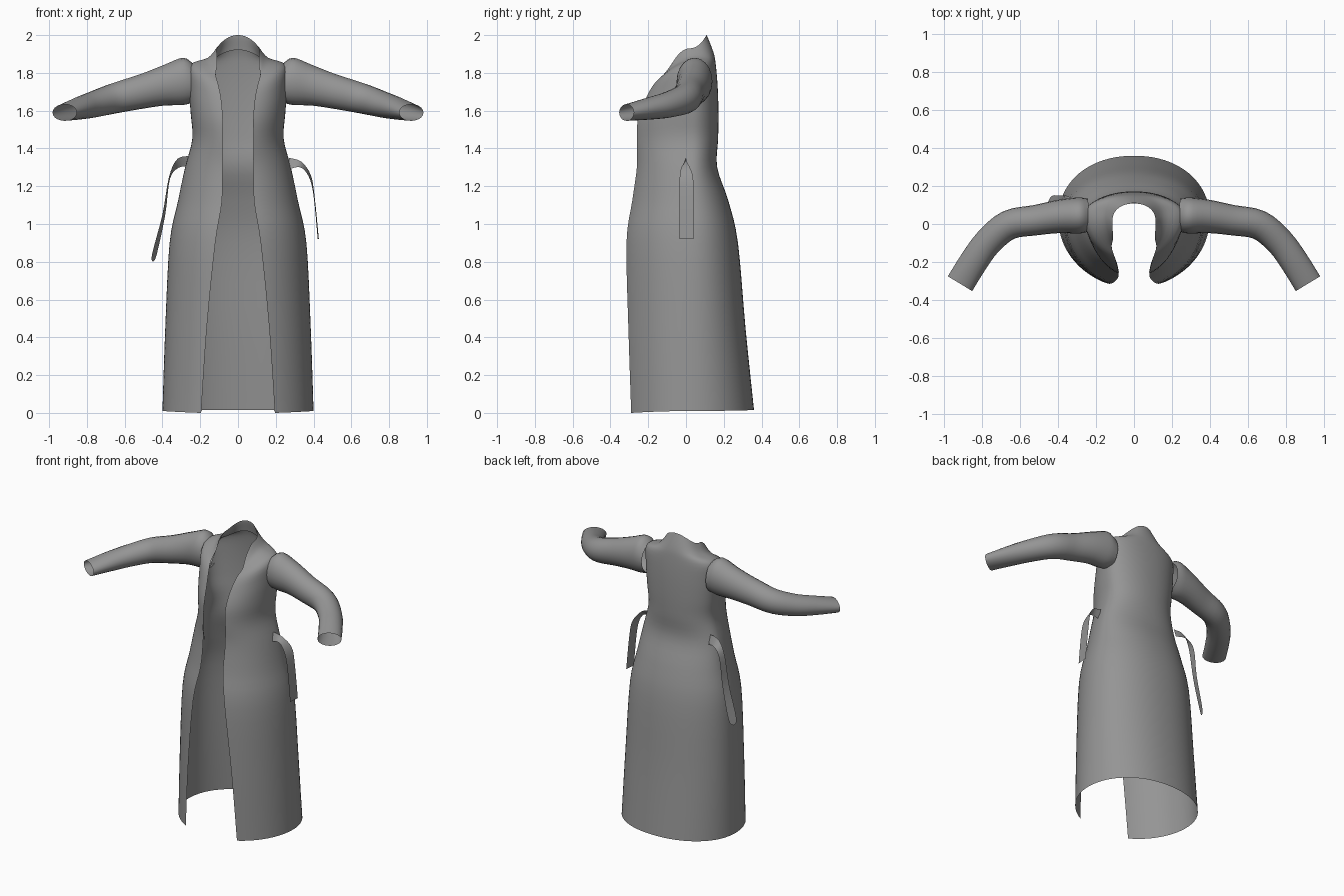
import bpy, bmesh, math
from mathutils import Vector

cube = bpy.data.objects.get("Cube")
if cube:
    bpy.data.objects.remove(cube, do_unlink=True)

cloth = bpy.data.materials.new("grey cloth")
cloth.use_nodes = True
GREY = (0.3, 0.3, 0.3, 1)
cloth.diffuse_color = GREY
cloth.node_tree.nodes["Principled BSDF"].inputs["Base Color"].default_value = GREY


def spline(rows, v):
    """Smooth interpolation through a list of equal-length tuples."""
    last = len(rows) - 1
    i = min(max(int(v), 0), last - 1)
    f = v - i
    a, b, c, d = (rows[min(max(k, 0), last)] for k in range(i - 1, i + 3))
    return [q + f * (r - p) / 2 + f * f * (p - 2.5 * q + 2 * r - s / 2)
            + f ** 3 * (1.5 * (q - r) + (s - p) / 2)
            for p, q, r, s in zip(a, b, c, d)]


def sheet(name, grid, closed=False, mirror=True, angle=50):
    """Skin a grid of points as one cloth surface."""
    bm = bmesh.new()
    vs = [[bm.verts.new(p) for p in row] for row in grid]
    for r0, r1 in zip(vs, vs[1:]):
        n = len(r0)
        for j in range(n if closed else n - 1):
            k = (j + 1) % n
            bm.faces.new((r0[j], r0[k], r1[k], r1[j]))
    bmesh.ops.remove_doubles(bm, verts=bm.verts, dist=0.0005)
    bmesh.ops.recalc_face_normals(bm, faces=bm.faces)
    me = bpy.data.meshes.new(name)
    bm.to_mesh(me)
    bm.free()
    me.materials.append(cloth)
    ob = bpy.data.objects.new(name, me)
    bpy.context.collection.objects.link(ob)
    bpy.ops.object.select_all(action="DESELECT")
    ob.select_set(True)
    bpy.context.view_layer.objects.active = ob
    bpy.ops.object.shade_smooth_by_angle(angle=math.radians(angle))
    if mirror:
        ob.modifiers.new("Mirror", "MIRROR").merge_threshold = 0.001
    return ob


# Coat sections from hem to neck:
# half width, back y, side y, front y, front edge x, back z, side z, front z
SECTIONS = [
    (.40, .36, .03, -.29, .195, .015, .01, 0),
    (.385, .315, .03, -.305, .165, .45, .45, .45),
    (.362, .275, .03, -.315, .12, .9, .9, .9),
    (.318, .225, .03, -.285, .085, 1.12, 1.12, 1.12),
    (.28, .165, .03, -.26, .083, 1.3, 1.3, 1.3),
    (.242, .17, .03, -.26, .085, 1.45, 1.45, 1.43),
    (.25, .172, .035, -.255, .082, 1.58, 1.58, 1.55),
    (.26, .168, .04, -.215, .09, 1.72, 1.72, 1.66),
    (.255, .158, .045, -.17, .105, 1.84, 1.84, 1.74),
    (.16, .145, .05, -.12, .118, 1.91, 1.88, 1.79),
    (.115, .11, .02, -.08, .11, 2.0, 1.93, 1.84),
]
TOP = len(SECTIONS) - 1


def coat(t, v, lift=0.0):
    """Point on the left half: t runs from back centre to front edge."""
    if lift:
        e = .01
        du = coat(min(t + e, 1), v) - coat(max(t - e, 0), v)
        dv = coat(t, min(v + e, TOP)) - coat(t, max(v - e, 0))
        return coat(t, v) + dv.cross(du).normalized() * -lift
    w, yb, yc, yf, g, zb, zs, zf = spline(SECTIONS, v)
    if t <= .5:
        a = math.pi * (.5 - t)
        s = math.sin(a)
        return Vector((w * math.cos(a) ** .93, yc + (yb - yc) * s ** .95,
                       zs + (zb - zs) * s * s))
    end = math.acos(min(g / w, .99))
    a = end * (2 * t - 1)
    s = math.sin(a) / math.sin(end)
    return Vector((w * math.cos(a), yc + (yf - yc) * s, zs + (zf - zs) * s * s))


sheet("coat_body", [[coat(j / 32, i / 4) for j in range(33)]
                    for i in range(4 * TOP + 1)])

# Lapels: folded cloth lying over the front edge (section, outer t)
LAPEL = [(4, .99), (5, .87), (6, .78), (6.9, .71), (7.3, .73), (7.9, .85), (8.4, .97)]
lapel = []
for i in range(25):
    v, t = spline(LAPEL, i / 4)
    lapel.append([coat(t + (1 - t) * j / 6, v, .004 + .012 * math.sin(math.pi * (6 - j) / 12))
                  for j in range(7)])
sheet("lapels", lapel)

# Collar: falls from the neck edge, longest at its front points
COLLAR = [(9.2,), (9.1,), (8.8,), (8.3,), (8.6,)]
collar = []
for i in range(25):
    low = spline(COLLAR, i / 6)[0]
    collar.append([coat(i / 24, TOP + (low - TOP) * j / 6, .002 + .016 * j / 6)
                   for j in range(7)])
sheet("collar", collar)

# Sleeves: centre x, y, z, horizontal radius, vertical radius
SLEEVE = [
    (.235, .05, 1.745, .085, .10),
    (.29, .045, 1.755, .095, .125),
    (.39, .04, 1.735, .088, .108),
    (.52, .02, 1.70, .08, .092),
    (.66, -.005, 1.665, .078, .082),
    (.77, -.095, 1.632, .075, .07),
    (.85, -.205, 1.61, .075, .058),
    (.918, -.315, 1.59, .075, .044),
]
sleeve = []
for i in range(4 * len(SLEEVE) - 3):
    x, y, z, rh, rv = spline(SLEEVE, i / 4)
    before = Vector(spline(SLEEVE, max(i / 4 - .2, 0))[:3])
    after = Vector(spline(SLEEVE, min(i / 4 + .2, len(SLEEVE) - 1))[:3])
    along = after - before
    side = Vector((-along.y, along.x, 0)).normalized()
    up = Vector((0, 0, 1))
    ring = []
    for j in range(20):
        a = math.tau * j / 20
        ring.append(Vector((x, y, z)) + side * rh * math.cos(a) + up * rv * math.sin(a))
    sleeve.append(ring)
sheet("sleeves", sleeve, closed=True)


# Loose belt ends: paired points along both edges of each strap
def strap(name, edge_a, edge_b, steps=4):
    count = steps * (len(edge_a) - 1) + 1
    sheet(name, [[spline(edge_a, i / steps), spline(edge_b, i / steps)]
                 for i in range(count)], mirror=False)


strap("left_belt_end",
      [(.27, 0, 1.35), (.335, .005, 1.33), (.385, .035, 1.26), (.405, .04, 1.15), (.428, .04, .92)],
      [(.27, -.02, 1.29), (.33, -.025, 1.3), (.375, -.033, 1.25), (.40, -.035, 1.15), (.422, -.035, .92)])
strap("right_belt_end",
      [(-.25, .09, 1.36), (-.32, .1, 1.345), (-.365, .1, 1.25), (-.40, .1, 1.05),
       (-.455, .1, .84), (-.45, .125, .80)],
      [(-.25, .11, 1.30), (-.31, .13, 1.30), (-.36, .15, 1.24), (-.385, .15, 1.05),
       (-.43, .15, .84), (-.45, .125, .80)])
